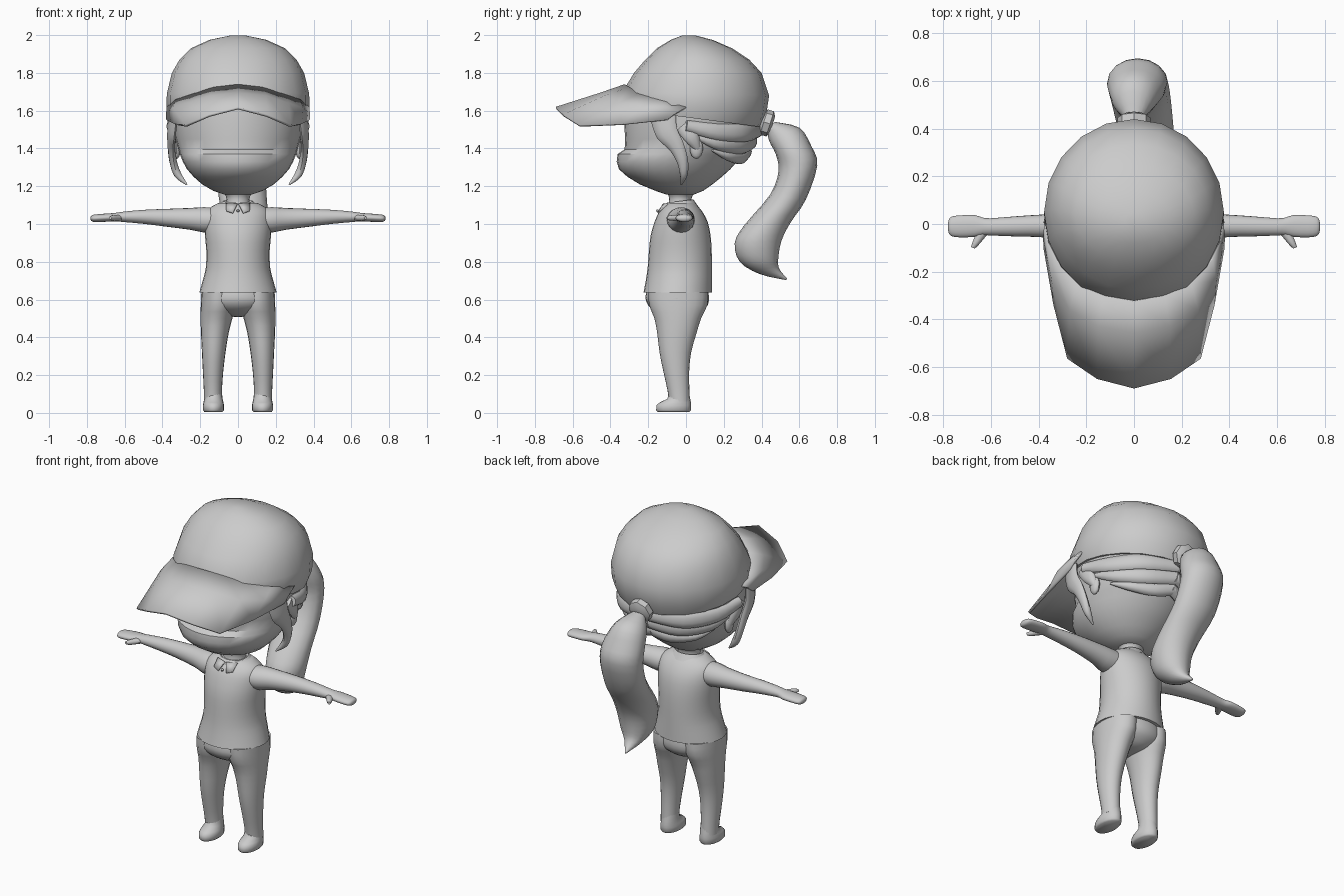
import bpy, bmesh, math
from mathutils import Vector as V

clay = bpy.data.materials.new("plain_grey")
clay.diffuse_color = (0.6, 0.6, 0.6, 1)


def finish(name, bm, mirror=False, angle=40):
    bmesh.ops.recalc_face_normals(bm, faces=bm.faces)
    me = bpy.data.meshes.new(name)
    bm.to_mesh(me)
    bm.free()
    me.materials.append(clay)
    ob = bpy.data.objects.new(name, me)
    bpy.context.collection.objects.link(ob)
    if mirror:
        ob.modifiers.new("Mirror", 'MIRROR').use_mirror_merge = False
    bpy.ops.object.select_all(action='DESELECT')
    bpy.context.view_layer.objects.active = ob
    ob.select_set(True)
    bpy.ops.object.shade_smooth_by_angle(angle=math.radians(angle))
    return ob


def spline(rings, sub):
    """Catmull-Rom in-between rings; a ring is (centre, half axis, half axis)."""
    out = []
    for i in range(len(rings) - 1):
        q = [rings[max(0, min(len(rings) - 1, i + k))] for k in (-1, 0, 1, 2)]
        for s in range(sub):
            t = s / sub
            out.append([0.5 * (2 * b + (c - a) * t + (2 * a - 5 * b + 4 * c - d) * t * t
                               + (3 * b - a - 3 * c + d) * t ** 3) for a, b, c, d in zip(*q)])
    return out + [rings[-1]]


def loft(name, rings, n=20, sub=1, mirror=False, caps=True, angle=40):
    bm = bmesh.new()
    loops = []
    for c, u, v in spline(rings, sub):
        loops.append([bm.verts.new(c + u * math.cos(2 * math.pi * i / n) + v * math.sin(2 * math.pi * i / n))
                      for i in range(n)])
    for a, b in zip(loops, loops[1:]):
        for i in range(n):
            j = (i + 1) % n
            bm.faces.new((a[i], a[j], b[j], b[i]))
    if caps:
        bm.faces.new(loops[0])
        bm.faces.new(loops[-1])
    return finish(name, bm, mirror, angle)


def level(z, rx, yf, yb, cx=0, tilt=0):
    """Horizontal ring from front yf to back yb; tilt leans it along y."""
    ry, cy = (yb - yf) / 2, (yf + yb) / 2
    return V((cx, cy, z + tilt * cy)), V((rx, 0, 0)), V((0, ry, ry * tilt))


def strand(name, pts, thick, mirror=True):
    """Flat lock of hair lying on the head; pts are (x, y, z, half width)."""
    ps = [V(p[:3]) for p in pts]
    rings = []
    for i, p in enumerate(ps):
        t = (ps[min(i + 1, len(ps) - 1)] - ps[max(i - 1, 0)]).normalized()
        o = p - V((0, 0, 1.45))
        o = (o - t * o.dot(t)).normalized()
        w = pts[i][3]
        rings.append((p, t.cross(o) * w, o * min(thick, w)))
    return loft(name, rings, n=10, sub=4, mirror=mirror)


# Head with the lower face stepping forward
loft("head", [level(*r) for r in (
    (1.155, .07, -.10, .04), (1.175, .13, -.16, .09), (1.21, .19, -.245, .14), (1.25, .235, -.31, .19),
    (1.29, .27, -.355, .235), (1.33, .292, -.367, .27), (1.37, .308, -.362, .305), (1.395, .315, -.325, .325),
    (1.45, .33, -.322, .35), (1.54, .345, -.328, .385), (1.66, .345, -.31, .40))], n=32)
loft("neck", [level(1.05, .08, -.11, .05), level(1.11, .063, -.092, .03), level(1.15, .065, -.092, .035),
              level(1.19, .11, -.12, .08)], sub=2)

# Cap crown
loft("cap_crown", [level(*r, 0, t) for *r, t in (
    (1.565, .36, -.335, .395, -.13), (1.62, .378, -.34, .425, -.1), (1.69, .377, -.338, .44, -.02),
    (1.80, .35, -.275, .40, 0), (1.87, .31, -.215, .335, 0), (1.93, .25, -.155, .245, 0),
    (1.975, .15, -.08, .14, 0), (1.998, .04, -.02, .05, 0))], n=20, angle=60)

# Cap brim: three half rows from crown to outer edge, mirrored
rows = [[(0, -.325, 1.74), (.13, -.30, 1.725), (.24, -.25, 1.69), (.33, -.15, 1.66), (.377, 0, 1.62)],
        [(0, -.455, 1.695), (.15, -.43, 1.68), (.27, -.36, 1.64), (.345, -.24, 1.615), (.381, -.06, 1.585)],
        [(0, -.69, 1.62), (.155, -.65, 1.58), (.28, -.565, 1.525), (.338, -.34, 1.53), (.38, -.10, 1.552)]]
bm = bmesh.new()
grid = [[bm.verts.new(p) for p in reversed([(-x, y, z) for x, y, z in r[1:]])]
        + [bm.verts.new(p) for p in r] for r in rows]
for a, b in zip(grid, grid[1:]):
    for i in range(len(a) - 1):
        bm.faces.new((a[i], a[i + 1], b[i + 1], b[i]))
brim = finish("cap_brim", bm, angle=60)
sol = brim.modifiers.new("Thickness", 'SOLIDIFY')
sol.thickness = 0.014
sol.offset = -1

# Shirt, with collar and button
loft("shirt", [level(*r) for r in (
    (.637, .205, -.225, .137), (.70, .187, -.213, .137), (.77, .17, -.203, .137), (.86, .168, -.196, .136),
    (.94, .175, -.187, .13), (1.01, .178, -.167, .115), (1.06, .17, -.145, .09), (1.092, .14, -.12, .065),
    (1.112, .10, -.10, .045))], n=28, sub=2)
loft("collar", [level(1.085, .115, -.128, .065, 0, .12), level(1.105, .098, -.112, .052, 0, .12),
                level(1.125, .078, -.1, .04, 0, .12), level(1.11, .062, -.085, .03, 0, .12)], n=24)
bm = bmesh.new()
flap = [bm.verts.new(p) for p in ((.004, -.122, 1.108), (.065, -.098, 1.11), (.062, -.142, 1.072), (.028, -.152, 1.06))]
bm.faces.new(flap)
finish("collar_flap", bm, True).modifiers.new("Thickness", 'SOLIDIFY').thickness = 0.008
bm = bmesh.new()
bmesh.ops.create_uvsphere(bm, u_segments=8, v_segments=6, radius=.008)
bmesh.ops.translate(bm, verts=bm.verts, vec=(0, -.15, 1.07))
finish("button", bm)

# Arms and hands: x, centre y, centre z, half depth, half height
loft("arm", [(V((x, y, z)), V((0, ry, 0)), V((0, 0, rz))) for x, y, z, ry, rz in (
    (.10, -.03, 1.02, .075, .065), (.18, -.025, 1.022, .072, .067), (.25, -.015, 1.027, .06, .058),
    (.38, -.008, 1.033, .048, .047), (.50, -.01, 1.038, .042, .037), (.60, -.012, 1.038, .036, .028),
    (.635, -.01, 1.037, .037, .024), (.67, -.008, 1.035, .046, .022), (.73, -.01, 1.032, .046, .021),
    (.765, -.01, 1.03, .041, .019), (.777, -.01, 1.03, .027, .013), (.781, -.01, 1.03, .008, .004))],
    sub=2, mirror=True)
loft("thumb", [(V((x, y, 1.032)), V((r, r * .4, 0)), V((0, 0, .016 * k))) for x, y, r, k in (
    (.63, -.025, .024, 1.1), (.648, -.055, .018, 1), (.665, -.083, .013, .9), (.676, -.1, .008, .5))],
    n=10, sub=2, mirror=True)

# Hips, legs and feet
loft("hips", [level(*r) for r in (
    (.66, .185, -.205, .115), (.61, .196, -.215, .122), (.57, .185, -.20, .115), (.54, .14, -.165, .09),
    (.515, .07, -.11, .05), (.508, .01, -.05, 0))], n=28, sub=2)
loft("leg", [level(z, (b - a) / 2, yf, yb, (a + b) / 2) for z, a, b, yf, yb in (
    (.64, .01, .194, -.2, .115), (.57, .012, .197, -.195, .113), (.50, .03, .198, -.167, .08),
    (.42, .05, .196, -.152, .055), (.32, .066, .191, -.14, .027), (.22, .078, .186, -.12, .017),
    (.12, .085, .181, -.098, .018), (.06, .084, .18, -.09, .02))], sub=2, mirror=True)
loft("foot", [level(z, rx, yf, yb, .13) for z, rx, yf, yb in (
    (.005, .048, -.15, .018), (.014, .056, -.158, .026), (.04, .056, -.156, .027),
    (.055, .053, -.14, .026), (.075, .048, -.098, .022), (.11, .045, -.09, .016))], mirror=True, angle=60)

# Side locks, ears and swept-back hair
strand("side_lock", [(.345, -.12, 1.56, .07), (.352, -.10, 1.48, .06), (.352, -.05, 1.41, .042),
                     (.343, -.018, 1.33, .03), (.318, -.012, 1.26, .02), (.27, -.025, 1.208, .004)], .02)
strand("ear_lock", [(.345, -.02, 1.52, .04), (.35, .03, 1.46, .04), (.33, .06, 1.40, .02), (.32, .07, 1.36, .004)], .018)
bm = bmesh.new()
bmesh.ops.create_uvsphere(bm, u_segments=12, v_segments=8, radius=1)
for v in bm.verts:
    v.co = V((.325 + v.co.x * .022, .055 + v.co.y * .035, 1.40 + v.co.z * .055))
finish("ear", bm, True)


def on_head(a, z, w):
    a = math.radians(a)
    return (.35 - .3 * (1.5 - z)) * math.cos(a), (.385 - .5 * (1.5 - z)) * math.sin(a), z, w


for i, path in enumerate((
        ((0, 1.52, .03), (25, 1.49, .045), (55, 1.485, .05), (92, 1.50, .04)),
        ((8, 1.46, .01), (30, 1.425, .035), (60, 1.415, .045), (92, 1.44, .04)),
        ((25, 1.39, .006), (45, 1.36, .025), (70, 1.35, .035), (92, 1.38, .035)))):
    strand(f"swept_hair_{i + 1}", [on_head(*p) for p in path], .024)

# Hair tie and ponytail: centre x, inner (y, z), outer (y, z), half width
loft("hair_tie", [(V((0, y, z)), V((r, 0, 0)), V((0, r * .3, r * .95))) for y, z, r in (
    (.40, 1.545, .05), (.412, 1.54, .07), (.445, 1.53, .07), (.458, 1.525, .045))], n=8)
tail = [(0, .43, 1.50, .47, 1.54, .04), (0, .44, 1.44, .60, 1.51, .09), (.01, .475, 1.37, .665, 1.41, .12),
        (.015, .49, 1.28, .695, 1.31, .127), (.025, .445, 1.155, .635, 1.13, .127),
        (.045, .31, .995, .555, 1.01, .118), (.055, .258, .90, .505, .91, .11),
        (.05, .285, .80, .488, .81, .09), (.04, .39, .735, .495, .76, .05), (.03, .53, .703, .535, .712, .004)]
loft("ponytail", [(V((x, (a + c) / 2, (b + d) / 2)), V((w, 0, 0)), V((0, (c - a) / 2, (d - b) / 2)))
                  for x, a, b, c, d, w in tail], n=16, sub=3)
